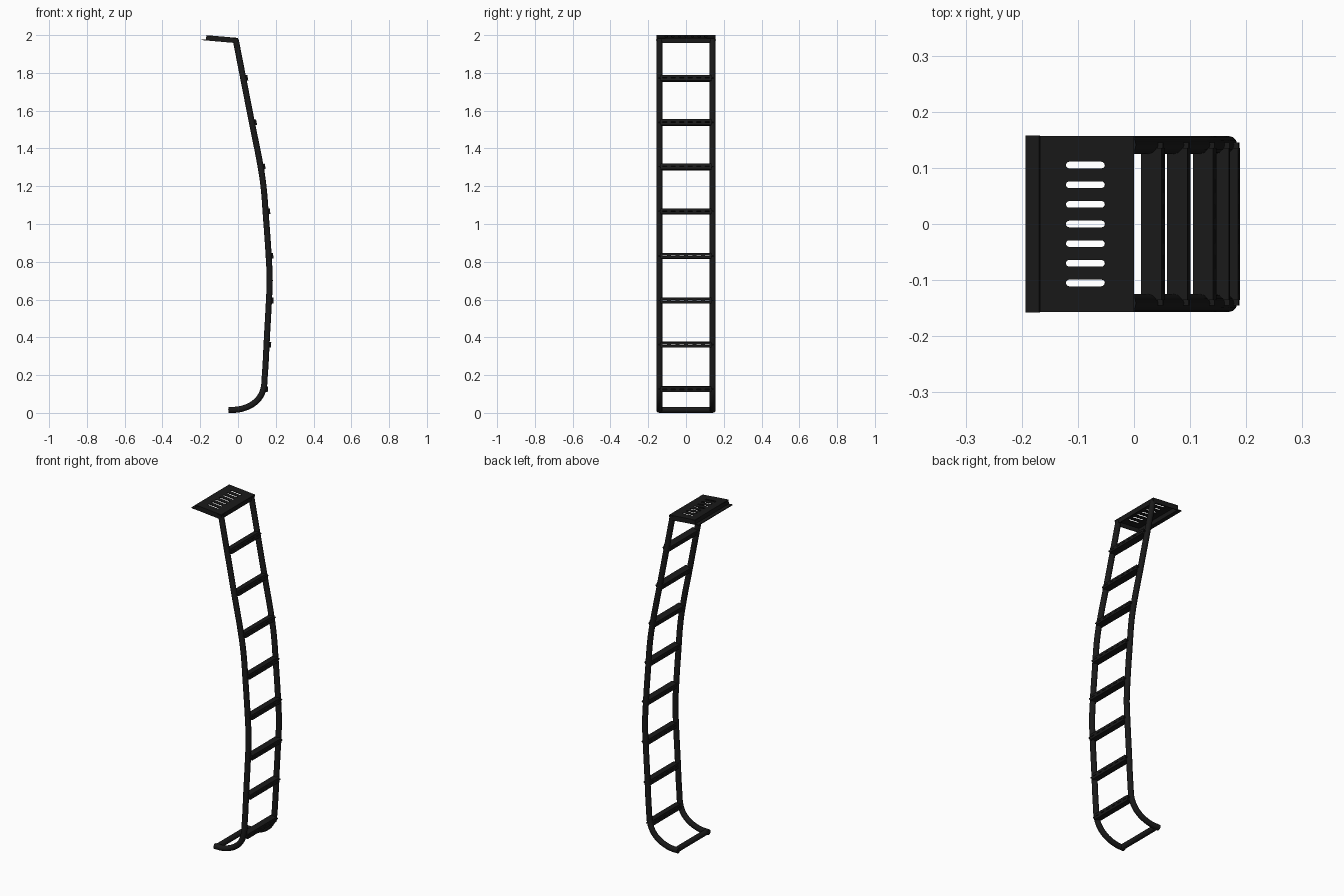
import bpy, bmesh, math
from mathutils import Matrix, Vector

if "Cube" in bpy.data.objects:
    bpy.data.objects.remove(bpy.data.objects["Cube"])

black = bpy.data.materials.new("black_metal")
black.diffuse_color = (0.01, 0.01, 0.01, 1)
black.use_nodes = True
black.node_tree.nodes["Principled BSDF"].inputs["Base Color"].default_value = black.diffuse_color

R = 0.016       # tube radius
RAIL_Y = 0.141  # rail centre distance
# side profile of the rails (x, z), bottom to top
PATH = [(-0.05, 0.016), (0.0, 0.018), (0.045, 0.030), (0.085, 0.052), (0.115, 0.083),
        (0.134, 0.125), (0.142, 0.20), (0.153, 0.40), (0.164, 0.60), (0.168, 0.70),
        (0.163, 0.82), (0.147, 1.05), (0.136, 1.19), (0.122, 1.29), (0.075, 1.53),
        (0.028, 1.77), (-0.012, 1.975)]


def finish(ob, smooth=False):
    ob.data.materials.clear()
    ob.data.materials.append(black)
    bpy.ops.object.select_all(action='DESELECT')
    ob.select_set(True)
    bpy.context.view_layer.objects.active = ob
    if ob.type == 'CURVE':
        bpy.ops.object.convert(target='MESH')
    if smooth:
        bpy.ops.object.shade_smooth_by_angle(angle=math.radians(40))
    return bpy.context.object


def add_curve(name, dims):
    cu = bpy.data.curves.new(name, 'CURVE')
    cu.dimensions = dims
    ob = bpy.data.objects.new(name, cu)
    bpy.context.collection.objects.link(ob)
    return ob, cu


def tube(name, pts):
    ob, cu = add_curve(name, '3D')
    sp = cu.splines.new('BEZIER')
    sp.bezier_points.add(len(pts) - 1)
    for bp, p in zip(sp.bezier_points, pts):
        bp.co = p
        bp.handle_left_type = bp.handle_right_type = 'AUTO'
    cu.resolution_u = 5
    cu.bevel_depth = R
    cu.bevel_resolution = 4
    cu.use_fill_caps = True
    return finish(ob, True)


def boxes(name, parts, matrix):
    """One mesh from (centre, size) boxes."""
    bm = bmesh.new()
    for c, s in parts:
        bmesh.ops.create_cube(bm, size=1, matrix=Matrix.Translation(c) @ Matrix.Diagonal((*s, 1)))
    me = bpy.data.meshes.new(name)
    bm.to_mesh(me)
    bm.free()
    ob = bpy.data.objects.new(name, me)
    bpy.context.collection.objects.link(ob)
    ob.matrix_world = matrix
    return finish(ob)


# side rails and bottom crossbar
for side, y in (("left", -RAIL_Y), ("right", RAIL_Y)):
    tube("rail_" + side, [(x, y, z) for x, z in PATH])
tube("bottom_crossbar", [(-0.036, -RAIL_Y, 0.016), (-0.036, RAIL_Y, 0.016)])


def rail_at(z):
    for (x0, z0), (x1, z1) in zip(PATH, PATH[1:]):
        if z0 <= z <= z1:
            return x0 + (x1 - x0) * (z - z0) / (z1 - z0), math.atan2(x1 - x0, z1 - z0)


# rungs: two strips held apart by spacers, leaving a row of thin slots
rung_parts = [((0.006, 0, sz * 0.0085), (0.037, 0.27, 0.013)) for sz in (-1, 1)]
rung_parts += [((0.006, i * 0.045, 0), (0.037, 0.02, 0.006)) for i in range(-3, 4)]
for i in range(8):
    z = 0.127 + i * 0.2347
    x, tilt = rail_at(z)
    boxes(f"rung_{i + 1}", rung_parts, Matrix.Translation((x, 0, z)) @ Matrix.Rotation(tilt, 4, 'Y'))

# top platform: slotted sheet in a tilted frame
frame = Matrix.Translation((0, 0, 1.983)) @ Matrix.Rotation(math.radians(5), 4, 'Y')
ob, cu = add_curve("platform_plate", '2D')


def outline(pts):
    sp = cu.splines.new('POLY')
    sp.points.add(len(pts) - 1)
    for p, q in zip(sp.points, pts):
        p.co = (*q, 0, 1)
    sp.use_cyclic_u = True


outline([(-0.168, -0.157), (0, -0.157), (0, 0.157), (-0.168, 0.157)])
for i in range(-3, 4):
    r = 0.006
    arc = [math.radians(a) for a in range(-90, 91, 30)]
    outline([(-0.058 + r * math.cos(a), i * 0.035 + r * math.sin(a)) for a in arc] +
            [(-0.116 - r * math.cos(a), i * 0.035 - r * math.sin(a)) for a in arc])
cu.fill_mode = 'BOTH'
cu.extrude = 0.002
ob.matrix_world = frame
finish(ob)

# folded edges of the platform and the mounting lip
boxes("platform_skirt", [((-0.084, -0.155, -0.013), (0.168, 0.004, 0.026)),
                         ((-0.084, 0.155, -0.013), (0.168, 0.004, 0.026)),
                         ((-0.002, 0, -0.013), (0.004, 0.314, 0.026)),
                         ((-0.166, 0, -0.013), (0.004, 0.314, 0.026)),
                         ((-0.179, 0, -0.024), (0.026, 0.316, 0.004))], frame)
